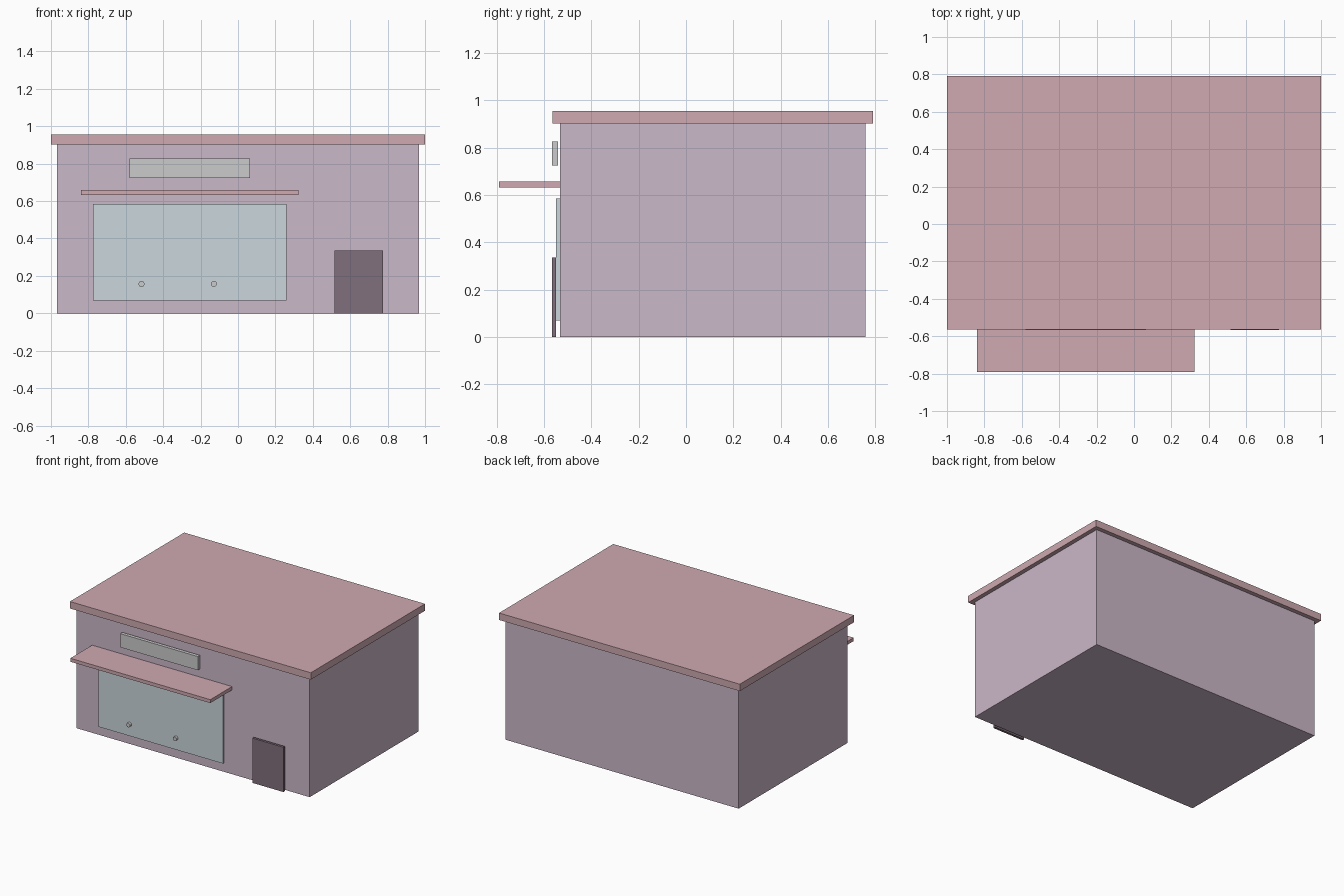
import bpy
from math import radians

if "Cube" in bpy.data.objects:
    bpy.data.objects.remove(bpy.data.objects["Cube"])


def material(name, rgb):
    m = bpy.data.materials.new(name)
    m.diffuse_color = (*rgb, 1)
    m.use_nodes = True
    m.node_tree.nodes["Principled BSDF"].inputs["Base Color"].default_value = m.diffuse_color
    return m


def box(name, x, y, z, mat=None):
    """Box from (min, max) ranges on each axis."""
    mid = [(a + b) / 2 for a, b in (x, y, z)]
    bpy.ops.mesh.primitive_cube_add(size=1, location=mid)
    ob = bpy.context.object
    ob.name = name
    ob.scale = [b - a for a, b in (x, y, z)]
    bpy.ops.object.transform_apply(location=False, rotation=False, scale=True)
    if mat:
        ob.data.materials.append(mat)
    return ob


wall = material("wall_mauve", (0.60, 0.48, 0.58))
trim = material("trim_rose", (0.62, 0.40, 0.44))
glass = material("shutter_blue", (0.60, 0.68, 0.72))
dark = material("door_dark", (0.22, 0.16, 0.20))

FRONT = -0.532  # front wall plane

# Main block and overhanging roof slab
box("building_body", (-0.968, 0.968), (FRONT, 0.758), (0, 0.903), wall)
box("roof", (-1, 1), (-0.565, 0.79), (0.903, 0.955), trim)

# Shop front: shutter, awning, blank sign board, door
box("shutter", (-0.774, 0.258), (-0.549, FRONT), (0.069, 0.585), glass)
box("awning", (-0.839, 0.323), (-0.79, FRONT), (0.632, 0.658), trim)
box("sign_board", (-0.581, 0.064), (-0.567, -0.542), (0.724, 0.827))
box("door", (0.516, 0.774), (-0.567, -0.549), (0, 0.336), dark)

# Round handles on the shutter
for side, x in (("left", -0.516), ("right", -0.129)):
    bpy.ops.mesh.primitive_cylinder_add(
        vertices=12, radius=0.016, depth=0.02,
        location=(x, -0.557, 0.157), rotation=(radians(90), 0, 0))
    bpy.context.object.name = f"handle_{side}"
